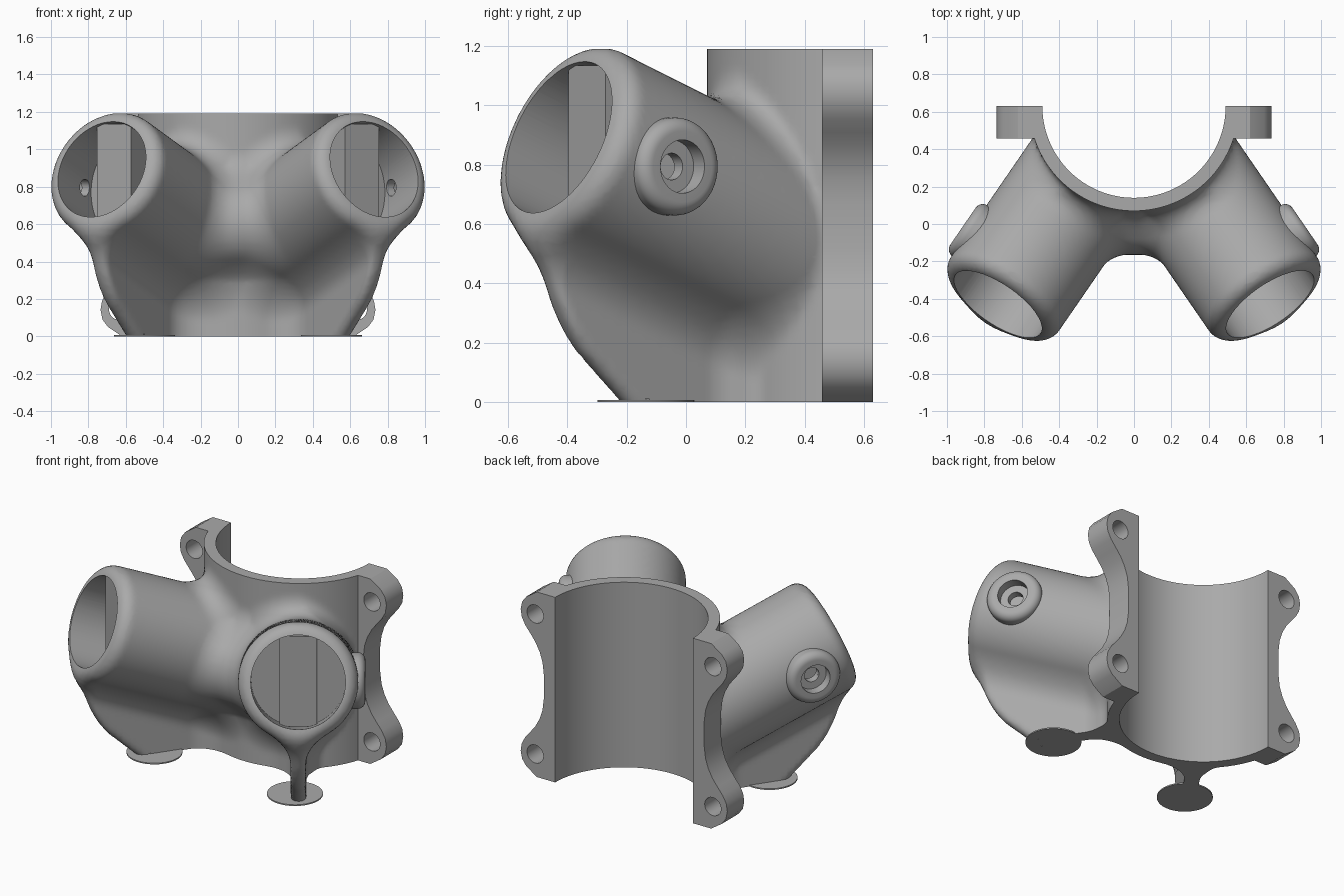
import bpy, bmesh, math
from mathutils import Matrix, Vector

if "Cube" in bpy.data.objects:
    bpy.data.objects.remove(bpy.data.objects["Cube"])

# Main dimensions
HEIGHT, BACK = 1.19, 0.63
CLAMP_R, CLAMP_BORE = 0.56, 0.49
TUBE_R, TUBE_BORE, LIP = 0.35, 0.276, 0.076
REACH, MOUTH_Z = 1.285, 0.893
SIN, COS = math.sin(math.radians(34.5)), math.cos(math.radians(34.5))
RISE, FLAT = math.sin(math.radians(22.5)), math.cos(math.radians(22.5))
FIN_HALF = 0.045
BRIDGE_Y, BRIDGE_Z, BRIDGE_R, BRIDGE_HALF = 0.08, 0.6, 0.245, 0.2

grey = bpy.data.materials.new("plain grey")
grey.use_nodes = True
grey.diffuse_color = (0.4, 0.4, 0.4, 1)
grey.node_tree.nodes["Principled BSDF"].inputs["Base Color"].default_value = (0.4, 0.4, 0.4, 1)


def frame(origin, z_axis, x_axis):
    """Matrix whose local z and x follow the given axes."""
    y_axis = z_axis.cross(x_axis)
    m = Matrix((x_axis, y_axis, z_axis)).transposed().to_4x4()
    m.translation = origin
    return m


def tube_axes(sx):
    side = Vector((sx * COS, SIN, 0))
    axis = Vector((sx * SIN * FLAT, -COS * FLAT, RISE))
    mouth = Vector((sx * SIN * REACH, BACK - COS * REACH, MOUTH_Z))
    outward = Vector((sx * SIN, -COS, 0))
    return side, axis, mouth, outward


def make(name, bm):
    bmesh.ops.recalc_face_normals(bm, faces=bm.faces)
    mesh = bpy.data.meshes.new(name)
    bm.to_mesh(mesh)
    bm.free()
    mesh.materials.append(grey)
    ob = bpy.data.objects.new(name, mesh)
    bpy.context.collection.objects.link(ob)
    return ob


def rod(bm, matrix, radius, low, high, segments=64):
    m = matrix @ Matrix.Translation((0, 0, (low + high) / 2))
    bmesh.ops.create_cone(bm, cap_ends=True, segments=segments, radius1=radius,
                          radius2=radius, depth=high - low, matrix=m)


def prism(bm, outline, matrix, depth):
    """Extrude a local xy outline along local z."""
    face = bm.faces.new([bm.verts.new(matrix @ Vector((x, y, 0))) for x, y in outline])
    new = bmesh.ops.extrude_face_region(bm, geom=[face])["geom"]
    shift = matrix.to_3x3() @ Vector((0, 0, depth))
    bmesh.ops.translate(bm, vec=shift, verts=[g for g in new if isinstance(g, bmesh.types.BMVert)])


def apply(ob, kind, **settings):
    mod = ob.modifiers.new(kind.lower(), kind)
    for key, value in settings.items():
        setattr(mod, key, value)
    bpy.context.view_layer.objects.active = ob
    bpy.ops.object.modifier_apply(modifier=mod.name)


def carve(ob, bm, operation="DIFFERENCE"):
    cutter = make("cutter", bm)
    cutter.hide_render = True
    apply(ob, "BOOLEAN", operation=operation, object=cutter, solver="EXACT")
    bpy.data.objects.remove(cutter)


def smooth(ob):
    bpy.ops.object.select_all(action="DESELECT")
    ob.select_set(True)
    bpy.context.view_layer.objects.active = ob
    bpy.ops.object.shade_smooth_by_angle(angle=math.radians(32))


# Rounded blends, as distances to the casting's surface
def fillet(a, b, r):
    return max(r, min(a, b)) - math.hypot(max(r - a, 0), max(r - b, 0))


def rounded(a, b, r):
    return -fillet(-a, -b, r)


def arm(x, y, z, sx):
    out, across = sx * SIN * x - COS * (y - BACK), sx * COS * x + SIN * (y - BACK)
    d, h = out - REACH, z - MOUTH_Z
    along, up = d * FLAT + h * RISE, h * FLAT - d * RISE
    front = rounded((out - 1.02 - 1.07 * z) / 1.46, (out - 1.28 - 0.13 * z) / 1.01, 0.12)
    fin = max(rounded(abs(across) - FIN_HALF, front, 0.04), up + 0.1, 0.2 - out)
    tube = max(math.hypot(across, up) - TUBE_R, -along - 1.3)
    return rounded(fillet(tube, fin, 0.14), along, LIP)


def casting(x, y, z):
    bridge = max(math.hypot(y - BRIDGE_Y, z - BRIDGE_Z) - BRIDGE_R, abs(x) - BRIDGE_HALF)
    arms = fillet(arm(x, y, z, 1), arm(x, y, z, -1), 0.1)
    arms = fillet(arms, bridge, 0.07)
    ring = math.hypot(x, y - BACK) - CLAMP_R
    # The blend onto the clamp fades out towards the flanges
    blend = max(0.02, min(0.15, 0.15 - 0.5 * (y - 0.17)))
    return max(fillet(arms, ring, blend), abs(z - HEIGHT / 2) - 0.7)


# Body: clamp, bridge, two tubes and two fins fused, then relaxed onto the blends
bm = bmesh.new()
rod(bm, Matrix.Translation((0, BACK, 0)), CLAMP_R, -0.1, HEIGHT + 0.1)
rod(bm, Matrix.Translation((0, BRIDGE_Y, BRIDGE_Z)) @ Matrix.Rotation(math.pi / 2, 4, "Y"),
    BRIDGE_R, -BRIDGE_HALF, BRIDGE_HALF)
for sx in (1, -1):
    side, axis, mouth, outward = tube_axes(sx)
    rod(bm, frame(mouth, axis, side), TUBE_R, -1.3, 0)
    base = frame(Vector((0, BACK, 0)) - side * FIN_HALF, side, outward)
    flip = base.to_3x3().col[1].z
    prism(bm, [(x, z * flip) for x, z in
               ((0.3, -0.1), (0.92, -0.1), (1.25, 0.22), (1.32, 0.35), (1.34, 0.6), (0.3, 0.3))],
          base, 2 * FIN_HALF)
body = make("clamp_body", bm)
apply(body, "REMESH", mode="VOXEL", voxel_size=0.024)
E = 0.001
for v in body.data.vertices:
    x, y, z = v.co
    for step in range(6):
        f = casting(x, y, z)
        if abs(f) < 0.0003:
            break
        g = Vector((casting(x + E, y, z) - f, casting(x, y + E, z) - f, casting(x, y, z + E) - f)) / E
        move = g * (max(-0.05, min(0.05, f)) / max(g.length_squared, 0.2))
        x, y, z = x - move.x, y - move.y, z - move.z
    v.co = (x, y, z)

# Trim to the flat floor, top and back, then open the clamp
bm = bmesh.new()
bmesh.ops.create_cube(bm, size=1, matrix=Matrix.Translation((0, BACK - 1, HEIGHT / 2))
                      @ Matrix.Diagonal((3, 2, HEIGHT, 1)))
carve(body, bm, "INTERSECT")
bm = bmesh.new()
rod(bm, Matrix.Translation((0, BACK, 0)), CLAMP_BORE, -0.2, HEIGHT + 0.2, 128)
carve(body, bm)

for sx, tag in ((1, "left"), (-1, "right")):
    side, axis, mouth, outward = tube_axes(sx)

    # Tube bore with an upright back wall
    bm = bmesh.new()
    rod(bm, frame(mouth, axis, side), TUBE_BORE, -0.8, 0.2, 96)
    cut = bmesh.ops.bisect_plane(bm, geom=bm.verts[:] + bm.edges[:] + bm.faces[:],
                                 plane_co=mouth - outward * 0.3, plane_no=outward, clear_inner=True)
    bmesh.ops.holes_fill(bm, edges=[g for g in cut["geom_cut"] if isinstance(g, bmesh.types.BMEdge)])
    carve(body, bm)

    # Stepped side port through the tube wall
    port = frame(mouth - axis * 0.258, side, Vector((0, 0, 1)))
    for radius, start in ((0.1, 0.31), (0.045, 0.15)):
        bm = bmesh.new()
        rod(bm, port, radius, start, 0.6, 48)
        carve(body, bm)

    # Port boss, turned from a profile
    bm = bmesh.new()
    profile = [(0.045, 0.295), (0.165, 0.295), (0.165, 0.345)]
    profile += [(0.12 + 0.045 * math.cos(a), 0.345 + 0.045 * math.sin(a))
                for a in (math.pi / 16 * i for i in range(1, 9))]
    profile += [(0.09, 0.39), (0.09, 0.325), (0.045, 0.325), (0.045, 0.295)]
    points = [bm.verts.new((r, 0, h)) for r, h in profile]
    edges = [bm.edges.new(pair) for pair in zip(points, points[1:])]
    bmesh.ops.spin(bm, geom=points + edges, cent=(0, 0, 0), axis=(0, 0, 1),
                   angle=math.tau, steps=64)
    bmesh.ops.remove_doubles(bm, verts=bm.verts, dist=0.0005)
    bm.transform(port)
    smooth(make(tag + "_port_boss", bm))

    # Upright rib inside the bore
    bm = bmesh.new()
    shear = Matrix((side * 0.22, axis * 0.22, Vector((0, 0, 0.58)))).transposed().to_4x4()
    shear.translation = mouth - axis * 0.236
    bmesh.ops.create_cube(bm, size=1, matrix=shear)
    make(tag + "_bore_rib", bm)

    # Foot pad
    bm = bmesh.new()
    rod(bm, Matrix.Translation((sx * 0.5, -0.135, 0)), 0.163, 0, 0.008)
    smooth(make(tag + "_foot_pad", bm))

    # Bolt flange with two rounded lugs
    half = [(0.5, 0), (0.62, 0), (0.695, 0.05), (0.725, 0.09), (0.735, 0.14), (0.727, 0.19),
            (0.702, 0.235), (0.665, 0.28), (0.63, 0.325), (0.6, 0.38), (0.58, 0.44), (0.57, 0.52)]
    outline = half + [(x, HEIGHT - z) for x, z in reversed(half)]
    upright = Matrix.Translation((0, BACK, 0)) @ Matrix.Rotation(math.pi / 2, 4, "X")
    bm = bmesh.new()
    prism(bm, [(sx * x, z) for x, z in outline], upright, 0.172)
    flange = make(tag + "_flange", bm)
    for z in (0.145, HEIGHT - 0.145):
        bm = bmesh.new()
        rod(bm, upright @ Matrix.Translation((sx * 0.632, z, 0)), 0.058, -0.2, 0.4, 40)
        carve(flange, bm)
    smooth(flange)

smooth(body)
